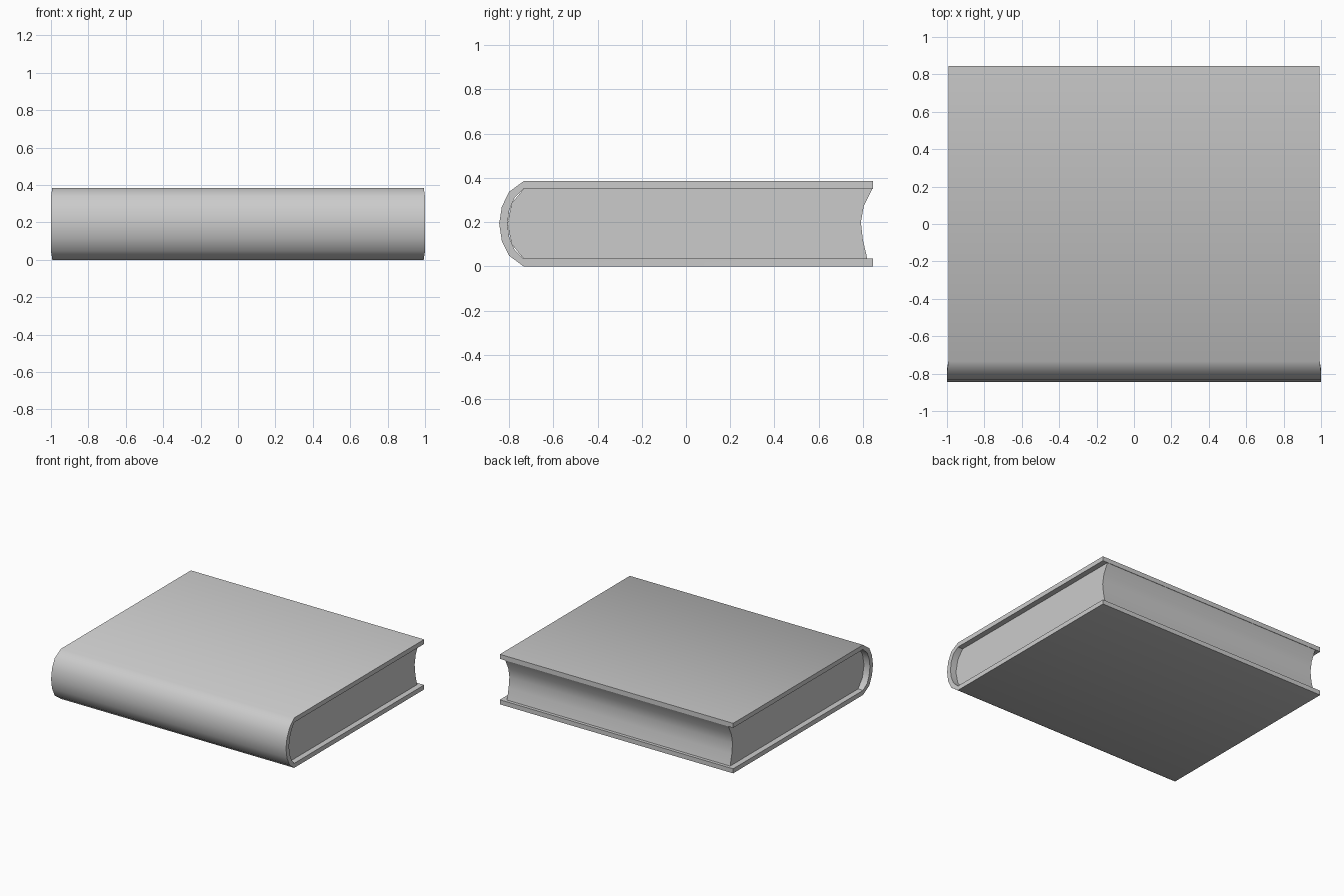
import bpy, bmesh

if "Cube" in bpy.data.objects:
    bpy.data.objects.remove(bpy.data.objects["Cube"])


def extrude_profile(name, points, widths):
    """Close a (y, z) profile across x; widths gives the half length at each point."""
    bm = bmesh.new()
    left = [bm.verts.new((-w, y, z)) for (y, z), w in zip(points, widths)]
    right = [bm.verts.new((w, y, z)) for (y, z), w in zip(points, widths)]
    n = len(points)
    for i in range(n):
        j = (i + 1) % n
        bm.faces.new((left[i], left[j], right[j], right[i]))
    # end caps as strips between the two halves of the profile
    for side in (left, right):
        for i in range(n // 2 - 1):
            bm.faces.new((side[i], side[i + 1], side[n - 2 - i], side[n - 1 - i]))
    bmesh.ops.recalc_face_normals(bm, faces=bm.faces)
    mesh = bpy.data.meshes.new(name)
    bm.to_mesh(mesh)
    bm.free()
    obj = bpy.data.objects.new(name, mesh)
    bpy.context.collection.objects.link(obj)
    bpy.ops.object.select_all(action='DESELECT')
    obj.select_set(True)
    bpy.context.view_layer.objects.active = obj
    bpy.ops.object.shade_smooth_by_angle(angle=0.7)
    return obj


# Cover: two boards joined by a rounded spine
outer = [(0.845, 0.385), (-0.735, 0.385), (-0.80, 0.337), (-0.833, 0.27), (-0.845, 0.193),
         (-0.833, 0.115), (-0.80, 0.048), (-0.735, 0.0), (0.845, 0.0)]
inner = [(0.845, 0.35), (-0.735, 0.35), (-0.776, 0.309), (-0.799, 0.255), (-0.808, 0.193),
         (-0.799, 0.13), (-0.776, 0.076), (-0.735, 0.035), (0.845, 0.035)]
widths = [0.993, 0.993] + [1.0] * 5 + [0.993, 0.993]
extrude_profile("cover", outer + inner[::-1], widths + widths[::-1])

# Page block: rounded at the spine, hollow at the fore edge
fore_edge = [(0.842, 0.35), (0.804, 0.272), (0.791, 0.20), (0.80, 0.12), (0.82, 0.035)]
spine_side = [(-0.735, 0.35), (-0.788, 0.285), (-0.808, 0.193), (-0.788, 0.10), (-0.735, 0.035)]
extrude_profile("page_block", fore_edge + spine_side[::-1], [0.95] * 10)
